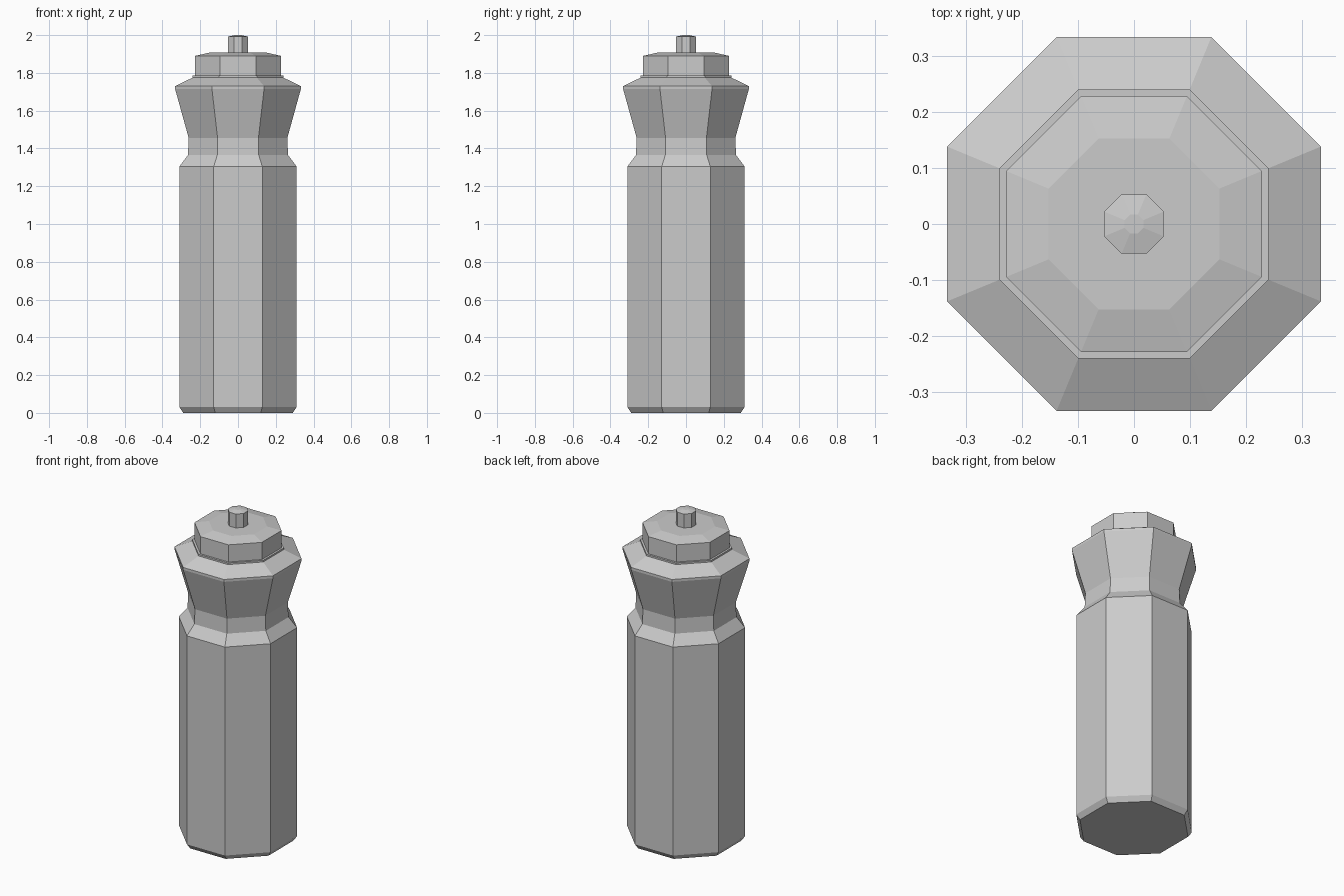
import bpy
import bmesh
from math import cos, pi, sin

SIDES = 8

cube = bpy.data.objects.get("Cube")
if cube:
    bpy.data.objects.remove(cube, do_unlink=True)

grey = bpy.data.materials.new("plain grey")
grey.use_nodes = True
colour = (0.6, 0.6, 0.6, 1)
grey.diffuse_color = colour
grey.node_tree.nodes["Principled BSDF"].inputs["Base Color"].default_value = colour


def octagonal_part(name, profile):
    """Loft closed octagonal rings from (half width across flats, height) pairs."""
    bm = bmesh.new()
    rings = []
    for half_width, z in profile:
        radius = half_width / cos(pi / SIDES)
        angles = [2 * pi * (i + 0.5) / SIDES for i in range(SIDES)]
        rings.append([bm.verts.new((radius * cos(a), radius * sin(a), z)) for a in angles])
    for low, high in zip(rings, rings[1:]):
        for i in range(SIDES):
            j = (i + 1) % SIDES
            bm.faces.new((low[i], low[j], high[j], high[i]))
    bm.faces.new(rings[0][::-1])
    bm.faces.new(rings[-1])
    mesh = bpy.data.meshes.new(name)
    bm.to_mesh(mesh)
    bm.free()
    mesh.materials.append(grey)
    part = bpy.data.objects.new(name, mesh)
    bpy.context.collection.objects.link(part)
    return part


# Tall body with chamfered base, sloping shoulder, waisted neck and flared collar
octagonal_part("bottle_body", [
    (0.29, 0), (0.31, 0.03), (0.31, 1.305), (0.265, 1.365), (0.261, 1.455),
    (0.333, 1.715), (0.333, 1.73), (0.24, 1.775), (0.24, 1.785),
])

# Lid with a shallow bevelled top
octagonal_part("lid", [(0.228, 1.78), (0.228, 1.89), (0.152, 1.907)])

# Small post with a slightly domed tip
octagonal_part("top_post", [(0.053, 1.9), (0.053, 1.992), (0.017, 2)])
